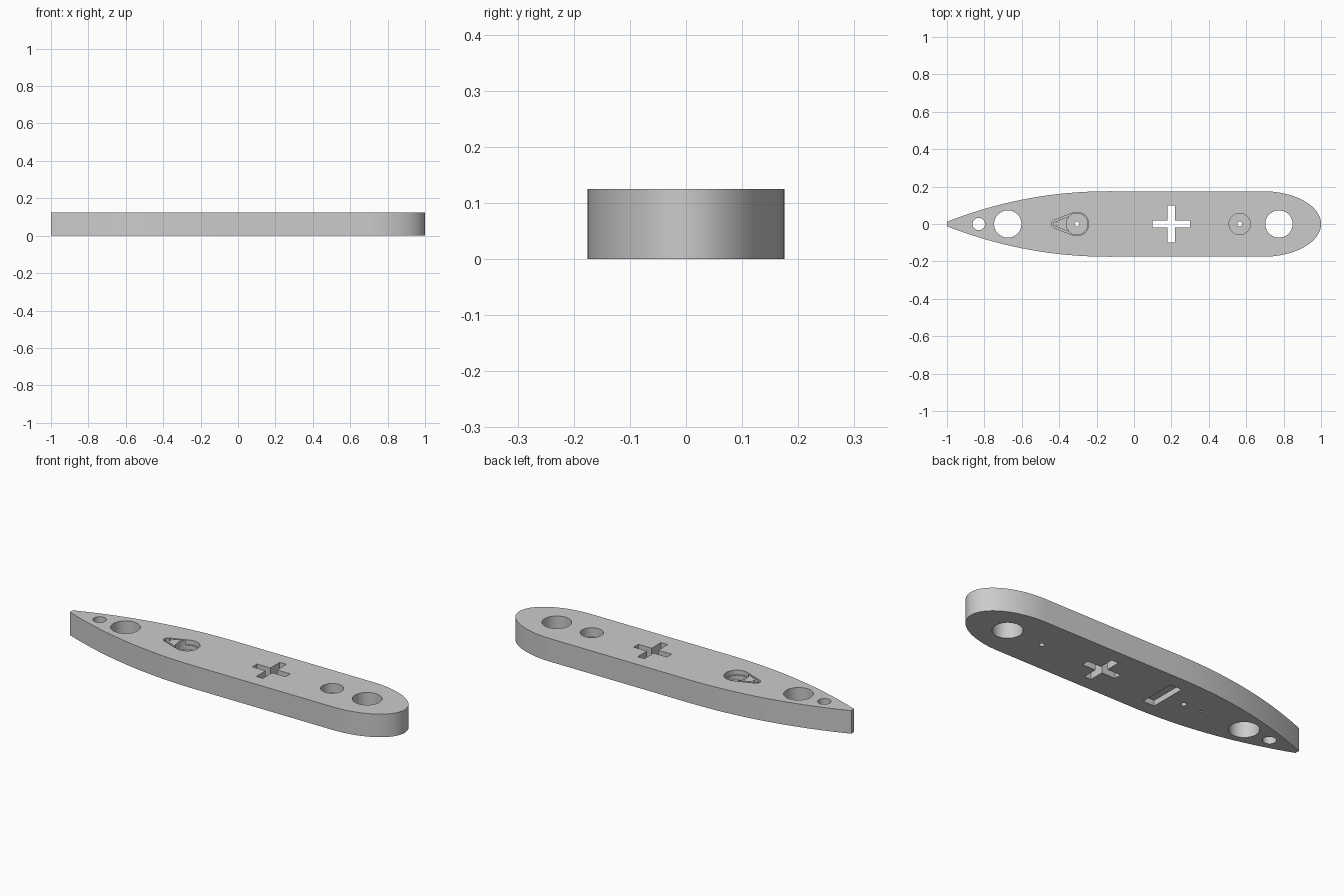
import bpy, bmesh, math

if "Cube" in bpy.data.objects:
    bpy.data.objects.remove(bpy.data.objects["Cube"])

HEIGHT = 0.125
grey = bpy.data.materials.new("plain_grey")
grey.diffuse_color = (0.6, 0.6, 0.6, 1)
grey.use_nodes = True
grey.node_tree.nodes["Principled BSDF"].inputs["Base Color"].default_value = grey.diffuse_color


def prism(name, pts, z0, z1):
    """Extrude a flat outline between two heights."""
    bm = bmesh.new()
    face = bm.faces.new([bm.verts.new((x, y, z0)) for x, y in pts])
    top = bmesh.ops.extrude_face_region(bm, geom=[face])["geom"]
    bmesh.ops.translate(bm, vec=(0, 0, z1 - z0),
                        verts=[v for v in top if isinstance(v, bmesh.types.BMVert)])
    bmesh.ops.recalc_face_normals(bm, faces=bm.faces)
    me = bpy.data.meshes.new(name)
    bm.to_mesh(me)
    bm.free()
    me.materials.append(grey)
    ob = bpy.data.objects.new(name, me)
    bpy.context.collection.objects.link(ob)
    return ob


def circle(cx, r, n=48):
    return [(cx + r * math.cos(2 * math.pi * i / n), r * math.sin(2 * math.pi * i / n))
            for i in range(n)]


def rect(cx, hx, hy):
    return [(cx - hx, -hy), (cx + hx, -hy), (cx + hx, hy), (cx - hx, hy)]


def teardrop(x_big, r_big, x_small, r_small, n=24):
    """Outline of two circles joined by tangent lines."""
    a = math.acos((r_small - r_big) / (x_big - x_small))
    a = math.pi - a
    big = [-(math.pi - a) + 2 * (math.pi - a) * i / n for i in range(n + 1)]
    small = [math.pi - a + 2 * a * i / n for i in range(n + 1)]
    return ([(x_big + r_big * math.cos(t), r_big * math.sin(t)) for t in big] +
            [(x_small + r_small * math.cos(t), r_small * math.sin(t)) for t in small])


def cut(target, cutter, op='DIFFERENCE'):
    mod = target.modifiers.new(cutter.name, 'BOOLEAN')
    mod.operation, mod.solver, mod.object = op, 'EXACT', cutter
    bpy.context.view_layer.objects.active = target
    bpy.ops.object.modifier_apply(modifier=mod.name)
    bpy.data.objects.remove(cutter)


# Plank: long tapered nose, straight flanks, rounded tail
upper = []
for i in range(33):
    t = 1 - i / 32
    upper.append((-0.1 - 0.9 * t, 0.012 * t + 0.175 * (1 - t ** 2.1) - 0.004 * t * (1 - t)))
for i in range(33):
    a = math.pi / 2 * (1 - i / 32)
    upper.append((0.69 + 0.31 * math.cos(a), 0.175 * math.sin(a)))
upper[-1] = (1.0, 0.0)
outline = upper + [(x, -y) for x, y in reversed(upper[:-1])]
plank = prism("plank", outline, 0, HEIGHT)

# Through holes and cross slot
for x, r in ((-0.83, 0.033), (-0.675, 0.073), (0.775, 0.073), (-0.305, 0.013), (0.565, 0.013)):
    cut(plank, prism("hole", circle(x, r), -0.1, 0.3))
cross = [(0.3, -0.02), (0.3, 0.02), (0.22, 0.02), (0.22, 0.1), (0.18, 0.1), (0.18, 0.02),
         (0.1, 0.02), (0.1, -0.02), (0.18, -0.02), (0.18, -0.1), (0.22, -0.1), (0.22, -0.02)]
cut(plank, prism("cross_slot", cross, -0.1, 0.3))

# Teardrop groove around the front counterbore
groove = prism("groove", teardrop(-0.305, 0.063, -0.42, 0.022), 0.1, 0.3)
cut(groove, prism("groove_core", teardrop(-0.305, 0.054, -0.42, 0.012), 0, 0.4))
cut(plank, groove)

# Counterbores from above, pocket from below, tiny pin holes
for x in (-0.305, 0.565):
    cut(plank, prism("counterbore", circle(x, 0.057), 0.075, 0.3))
cut(plank, prism("under_pocket", rect(-0.174, 0.034, 0.1), -0.1, 0.03))
cut(plank, prism("pin_hole", circle(-0.41, 0.006, 12), -0.1, 0.3))

# Smooth curved walls, keep sharp rims
bpy.ops.object.select_all(action='DESELECT')
plank.select_set(True)
bpy.context.view_layer.objects.active = plank
bpy.ops.object.shade_smooth_by_angle(angle=math.radians(30))
